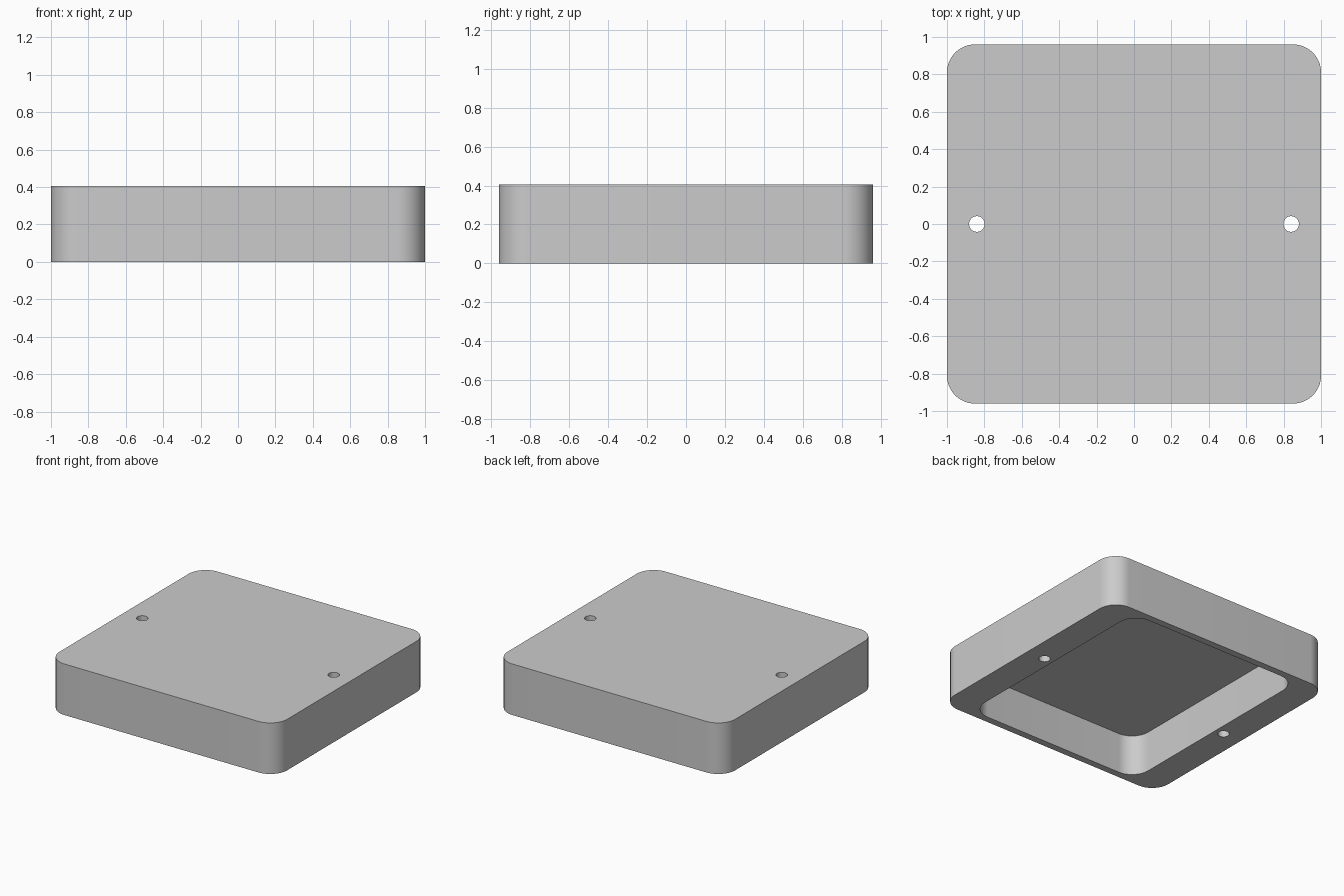
import bpy, bmesh, math

cube = bpy.data.objects.get("Cube")
if cube:
    bpy.data.objects.remove(cube, do_unlink=True)

WIDTH, DEPTH, HEIGHT = 2.0, 1.92, 0.405
CORNER = 0.15
POCKET_X, POCKET_Y, POCKET_DEPTH = 1.53, 1.81, 0.32
HOLE_X, HOLE_R = 0.84, 0.042

grey = bpy.data.materials.new("plain_grey")
grey.use_nodes = True
grey.diffuse_color = (0.6, 0.6, 0.6, 1)
grey.node_tree.nodes["Principled BSDF"].inputs["Base Color"].default_value = (0.6, 0.6, 0.6, 1)


def prism(name, outline, z0, z1):
    """Extrude a flat outline between two heights."""
    bm = bmesh.new()
    face = bm.faces.new([bm.verts.new((x, y, z0)) for x, y in outline])
    top = bmesh.ops.extrude_face_region(bm, geom=[face])["geom"]
    bmesh.ops.translate(bm, vec=(0, 0, z1 - z0),
                        verts=[v for v in top if isinstance(v, bmesh.types.BMVert)])
    bmesh.ops.recalc_face_normals(bm, faces=bm.faces)
    mesh = bpy.data.meshes.new(name)
    bm.to_mesh(mesh)
    bm.free()
    mesh.materials.append(grey)
    obj = bpy.data.objects.new(name, mesh)
    bpy.context.collection.objects.link(obj)
    return obj


def arc(cx, cy, r, start, sweep, steps):
    angles = [start + sweep * i / steps for i in range(steps + 1)]
    return [(cx + r * math.cos(a), cy + r * math.sin(a)) for a in angles]


def rounded_rect(w, d, r, steps=16):
    points = []
    for i, (sx, sy) in enumerate([(1, 1), (-1, 1), (-1, -1), (1, -1)]):
        points += arc(sx * (w / 2 - r), sy * (d / 2 - r), r, i * math.pi / 2, math.pi / 2, steps)
    return points


# Cover block with rounded vertical corners
cover = prism("cover", rounded_rect(WIDTH, DEPTH, CORNER), 0, HEIGHT)

# Underside pocket and the two through holes
cutters = [prism("pocket_cutter", rounded_rect(POCKET_X, POCKET_Y, CORNER), -0.1, POCKET_DEPTH)]
for side, sign in (("left", 1), ("right", -1)):
    circle = arc(sign * HOLE_X, 0, HOLE_R, 0, math.tau, 32)[:-1]
    cutters.append(prism(side + "_hole_cutter", circle, -0.1, HEIGHT + 0.1))

bpy.context.view_layer.objects.active = cover
for cutter in cutters:
    mod = cover.modifiers.new(cutter.name, "BOOLEAN")
    mod.operation = "DIFFERENCE"
    mod.solver = "EXACT"
    mod.object = cutter
    bpy.ops.object.modifier_apply(modifier=mod.name)
    bpy.data.objects.remove(cutter, do_unlink=True)

# Smooth curved walls, sharp rims
bpy.ops.object.select_all(action="DESELECT")
cover.select_set(True)
bpy.ops.object.shade_smooth_by_angle(angle=math.radians(30))
